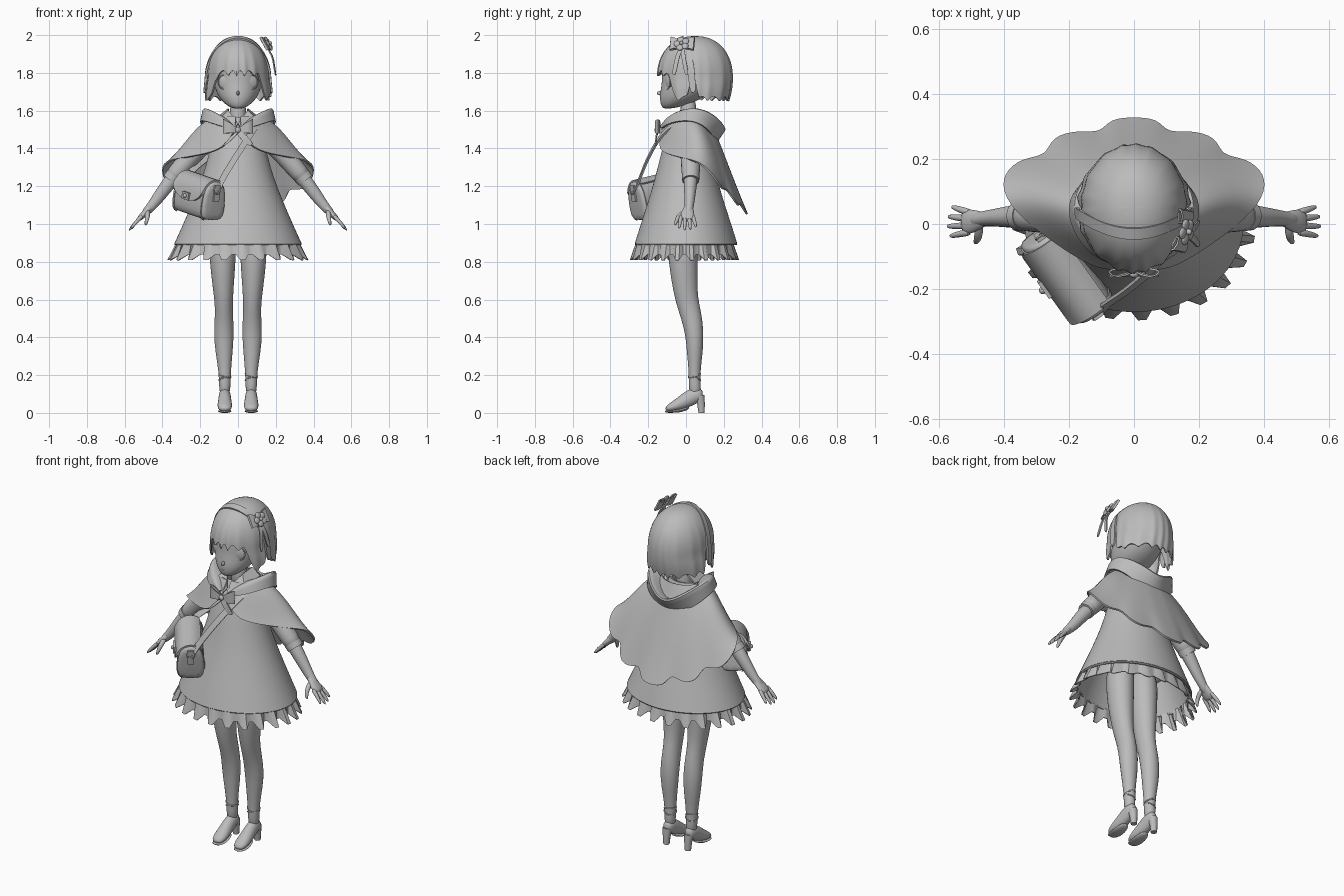
import bpy, bmesh
from math import sin, cos, pi, atan2, radians, exp
from mathutils import Vector as V

old = bpy.data.objects.get("Cube")
if old:
    bpy.data.objects.remove(old, do_unlink=True)

GREY = (0.5, 0.5, 0.5, 1)
mat = bpy.data.materials.new("plain grey")
mat.use_nodes = True
mat.diffuse_color = GREY
mat.node_tree.nodes["Principled BSDF"].inputs["Base Color"].default_value = GREY
parts = []


def finish(ob, name, thick=0, sub=0):
    ob.name = name
    ob.data.materials.clear()
    ob.data.materials.append(mat)
    if sub:
        m = ob.modifiers.new("Smooth", "SUBSURF")
        m.levels = m.render_levels = sub
    if thick:
        m = ob.modifiers.new("Thickness", "SOLIDIFY")
        m.thickness, m.offset = thick, 0
    parts.append(ob)
    return ob


def skin(name, rows, closed=True, caps=True, thick=0, sub=0):
    """Join rows of points into one surface."""
    bm = bmesh.new()
    vs = [[bm.verts.new(p) for p in r] for r in rows]
    n = len(rows[0])
    for a, b in zip(vs, vs[1:]):
        for i in range(n if closed else n - 1):
            j = (i + 1) % n
            bm.faces.new((a[i], a[j], b[j], b[i]))
    if closed and caps:
        bm.faces.new(vs[0])
        bm.faces.new(vs[-1])
    bmesh.ops.remove_doubles(bm, verts=bm.verts, dist=1e-5)
    bmesh.ops.recalc_face_normals(bm, faces=bm.faces)
    me = bpy.data.meshes.new(name)
    bm.to_mesh(me)
    bm.free()
    ob = bpy.data.objects.new(name, me)
    bpy.context.collection.objects.link(ob)
    return finish(ob, name, thick, sub)


def ring(z, cy, rx, ry, n=24):
    return [(rx * sin(2 * pi * i / n), cy - ry * cos(2 * pi * i / n), z) for i in range(n)]


def tube(name, pts, radii, ref=(0, 1, 0), n=10, sub=1):
    """Sweep ellipses along a path; radii are numbers or (side, depth) pairs."""
    pts, rows = [V(p) for p in pts], []
    for i, p in enumerate(pts):
        t = (pts[min(i + 1, len(pts) - 1)] - pts[max(i - 1, 0)]).normalized()
        side = t.cross(V(ref)).normalized()
        up = side.cross(t)
        a, b = radii[i] if isinstance(radii[i], tuple) else (radii[i], radii[i])
        rows.append([p + side * a * cos(2 * pi * k / n) + up * b * sin(2 * pi * k / n) for k in range(n)])
    return skin(name, rows, sub=sub)


def ribbon(name, pts, width, thick=0.008, sub=1):
    """Flat band along a path, widened along a vector."""
    w = V(width) / 2
    return skin(name, [[V(p) - w, V(p) + w] for p in pts], closed=False, thick=thick, sub=sub)


def ball(name, loc, scale, rot=(0, 0, 0)):
    bpy.ops.mesh.primitive_uv_sphere_add(segments=20, ring_count=12, radius=1, location=loc, rotation=rot)
    ob = bpy.context.object
    ob.scale = scale
    return finish(ob, name)


def donut(name, loc, r, thin, rot=(0, 0, 0)):
    bpy.ops.mesh.primitive_torus_add(major_radius=r, minor_radius=thin, major_segments=24,
                                     minor_segments=6, location=loc, rotation=rot)
    return finish(bpy.context.object, name)


def mirrored(half):
    """Front-to-back points on the left, joined with their mirror image."""
    return [(-x, y, z) for x, y, z in half if x > 0] + half[::-1]


# Head, neck and face
skin("head", [ring(*r) for r in (
    (1.61, -.1, .025, .02), (1.627, -.068, .06, .065), (1.66, -.03, .095, .11), (1.7, 0, .117, .138),
    (1.76, .03, .133, .155), (1.84, .045, .14, .18), (1.92, .05, .11, .14), (1.96, .05, .04, .06))], sub=1)
tube("neck", [(0, .02, 1.5), (0, .01, 1.58), (0, .015, 1.68)], [.055, .044, .044])
ball("nose", (0, -.135, 1.693), (.008, .02, .012))
ball("upper_lip", (0, -.129, 1.655), (.016, .009, .004))
ball("lower_lip", (0, -.127, 1.646), (.012, .009, .004))

# Bob haircut with fringe, side locks and grooved strands
COLS, TOP = 144, 1.99
rows = []
for k in range(20):
    s, row = k / 19, []
    for i in range(COLS):
        th = 2 * pi * i / COLS
        front = abs((th + pi) % (2 * pi) - pi)
        jag = abs(sin(th * 9 + .6 + .8 * sin(th * 4)))
        drop = 1 / (1 + exp(-(front - .85) * 20))
        zb = (1.782 + .03 * jag) * (1 - drop) + (1.65 + .025 * jag + .13 * exp(-(front - 1.5) ** 2 * 70)) * drop
        z = TOP - (TOP - zb) * s ** 1.7
        q = (z - 1.77) / .22
        f = (1 - min(q, 1) ** 2.2) ** .455 if q > 0 else 1 - .35 * q * q
        f *= 1 - .035 * s * s * jag
        flare = 1 + .35 * max(0, -q)
        row.append((.161 * f * flare * sin(th), .05 - (.2 if cos(th) > 0 else .194) * f * cos(th), z))
    rows.append(row)
skin("hair", rows, caps=False, thick=.01)

# Headband
band = []
for i in range(-14, 15):
    a = i / 14 * pi / 2
    band.append(((.163 + .008 * sin(a) ** 2) * sin(a), -.03 + .06 * sin(a) ** 2, 1.77 + .216 * cos(a)))
band = [(-.179, .04, 1.69)] + band + [(.179, .04, 1.69)]
ribbon("headband", band, (0, .034, .012), .01)

# Flower and bow in the hair
centre, nrm = V((.145, -.02, 1.945)), V((.8, -.15, .45)).normalized()
e1 = nrm.cross(V((0, 0, 1))).normalized()
e2 = nrm.cross(e1)
face_rot = nrm.to_track_quat("Z", "Y").to_euler()
for i in range(5):
    a = 2 * pi * i / 5
    ball("petal", centre + nrm * .02 + (e1 * cos(a) + e2 * sin(a)) * .024, (.018, .018, .008), face_rot)
ball("flower_centre", centre + nrm * .028, (.01, .01, .01))
for s in (-1, 1):
    for up in (-.25, .6):
        tip = centre + e1 * s * .085 - e2 * up * .06
        ribbon("hair_bow_loop", [centre, centre.lerp(tip, .5) + nrm * .025, tip, centre], e2 * .04, .006)
    ribbon("hair_bow_tail", [centre, (.185, -.03 + s * .015, 1.89), (.19, -.03 + s * .025, 1.84),
                             (.2, -.03 + s * .035, 1.785)], (.004, .022, 0), .006)

# Dress and pleated hem
skin("dress", [ring(*r, n=48) for r in (
    (1.56, .01, .08, .06), (1.48, 0, .125, .095), (1.38, 0, .145, .125), (1.25, 0, .18, .155),
    (1.1, 0, .24, .2), (.98, 0, .293, .24), (.895, 0, .332, .266))], caps=False, thick=.012, sub=1)
tube("hem_band", ring(.893, 0, .331, .265, 48) + [(0, -.265, .893)], [.006] * 49, ref=(0, 0, 1), n=6, sub=0)
n, rows = 92, []
for t in (0, 1):
    row = []
    for i in range(n):
        a, out = 2 * pi * (i + .5) / n, i % 4 < 2
        grow = (.05 if out else .004) * t
        row.append(((.322 + grow) * sin(a), -.008 - (.254 + grow * .65) * cos(a), .905 - t * (.096 if out else .066)))
    rows.append(row)
skin("pleated_hem", rows, caps=False, thick=.005)

# Scalloped cape
edge = mirrored([(.015, -.125, 1.5), (.06, -.14, 1.42), (.12, -.13, 1.385), (.2, -.085, 1.365), (.32, 0, 1.345),
                 (.4, .08, 1.325), (.405, .15, 1.25), (.345, .2, 1.17), (.265, .205, 1.2), (.255, .265, 1.11),
                 (.17, .285, 1.09), (.1, .275, 1.125), (.075, .32, 1.055), (0, .325, 1.05)])
edge = [V(p) for p in edge]
soft = edge
for _ in range(3):
    soft = soft[:1] + [(a + b * 2 + c) / 4 for a, b, c in zip(soft, soft[1:], soft[2:])] + soft[-1:]
rows = []
for t in (0, .2, .4, .6, .8, .93, 1):
    row = []
    for p, even in zip(edge, soft):
        a = atan2(p.x, .04 - p.y)
        q = V((.12 * sin(a), .02 - .1 * cos(a), 1.57)).lerp(even.lerp(p, t ** 5), t)
        q.z += .052 * sin(pi * t) * abs(p.x) / .4
        row.append(q)
    rows.append(row)
skin("cape", rows, closed=False, thick=.01, sub=2)

# Folded hood lying on the shoulders
rim = [(.03, -.13, 1.52), (.1, -.09, 1.575), (.165, -.01, 1.61), (.185, .06, 1.62), (.16, .13, 1.6),
       (.09, .2, 1.55), (0, .225, 1.5)]
outer = [(.03, -.13, 1.5), (.13, -.1, 1.53), (.19, -.01, 1.55), (.2, .06, 1.54), (.17, .12, 1.5),
         (.09, .15, 1.44), (0, .145, 1.4)]
inner = [(.02, -.1, 1.51), (.06, -.06, 1.56), (.1, 0, 1.57), (.11, .05, 1.56), (.09, .08, 1.53),
         (.05, .1, 1.49), (0, .11, 1.45)]
rows = [mirrored(r) for r in (inner, rim, outer)]
rows.insert(2, [V(a).lerp(V(b), .3) * 1.004 for a, b in zip(rows[1], rows[2])])
skin("hood", rows, closed=False, thick=.012, sub=2)

# Blouse collar and neck bow
for s in (-1, 1):
    skin("collar", [[(0, -.1, 1.53), (s * .05, -.03, 1.6), (s * .05, .06, 1.61)],
                    [(s * .02, -.13, 1.5), (s * .09, -.07, 1.56), (s * .1, .06, 1.57)]], closed=False, thick=.008)
    skin("neck_bow_loop", [[(s * x, y, z + h * k) for k in (-1, 1)] for x, y, z, h in (
        (0, -.145, 1.495, .012), (.05, -.17, 1.512, .03), (.09, -.146, 1.52, .042),
        (.05, -.135, 1.51, .03), (0, -.143, 1.495, .012))], closed=False, thick=.006, sub=1)
    ribbon("neck_bow_tail", [(0, -.148, 1.49), (s * .035, -.162, 1.455), (s * .072, -.16, 1.415)],
           (.034, 0, .014), .006)
ball("neck_bow_knot", (0, -.155, 1.497), (.014, .012, .015))

for s in (-1, 1):
    # Eyes
    turn = (0, 0, s * radians(24))
    ball("eye", (s * .07, -.094, 1.752), (.038, .011, .036), turn)
    donut("eyelid", (s * .07, -.1, 1.752), .038, .003, (pi / 2, 0, turn[2]))

    # Arms, sleeves and hands
    tube("arm", [(s * .12, .02, 1.48), (s * .24, .025, 1.36), (s * .335, .025, 1.255), (s * .39, .022, 1.185),
                 (s * .44, .019, 1.115), (s * .475, .015, 1.075), (s * .5, .01, 1.05)],
         [.046, .046, .041, (.038, .035), (.031, .027), .024, .022])
    tube("sleeve", [(s * .1, .02, 1.49), (s * .19, .02, 1.42), (s * .27, .025, 1.335), (s * .325, .025, 1.27),
                    (s * .355, .025, 1.235)], [.05, .055, .056, .052, .046])
    tube("cuff", [(s * .338, .025, 1.255), (s * .358, .025, 1.23)], [.047, .045], sub=0, n=20)
    tube("palm", [(s * .455, .016, 1.1), (s * .475, .012, 1.077), (s * .5, .008, 1.05), (s * .533, .005, 1.018)],
         [(.02, .02), (.02, .03), (.018, .04), (.013, .042)])
    for i in range(4):
        y, length = -.026 + .021 * i, (.9, 1.05, 1, .8)[i]
        tube("finger", [(s * .505, y, 1.045), (s * .52, y * 1.05, 1.03),
                        (s * (.515 + .032 * length), y * 1.25, 1.035 - .033 * length),
                        (s * (.515 + .06 * length), y * 1.45, 1.035 - .068 * length)], [.011, .012, .0105, .007], n=8)
    tube("thumb", [(s * .478, .01, 1.075), (s * .478, -.03, 1.05), (s * .482, -.05, 1.025), (s * .49, -.058, .99)],
         [.015, .015, .012, .007], n=8)

    # Legs
    tube("leg", [(s * .08, -.015, 1.05), (s * .082, -.02, .87), (s * .08, -.01, .72), (s * .076, .002, .6),
                 (s * .074, .027, .52), (s * .075, .046, .42), (s * .074, .047, .32), (s * .07, .045, .22),
                 (s * .07, .046, .15), (s * .07, .05, .09)],
         [.078, (.074, .082), (.063, .072), (.049, .061), (.048, .057), (.055, .05), (.046, .043), (.033, .031),
          (.031, .032), (.028, .032)], n=16)

    # Heeled shoes with ankle ribbons
    x = s * .07
    tube("shoe", [(x, .09, .095), (x, .065, .1), (x, .02, .08), (x, -.03, .048), (x, -.075, .03), (x, -.11, .018)],
         [(.02, .025), (.032, .042), (.033, .045), (.039, .036), (.041, .026), (.024, .012)], ref=(0, 0, 1), n=14)
    tube("shoe_sole", [(x, .02, .03), (x, -.03, .01), (x, -.08, .007), (x, -.115, .007)],
         [(.026, .01), (.037, .01), (.039, .007), (.024, .007)], ref=(0, 0, 1))
    tube("shoe_heel", [(x, .072, .09), (x, .08, .045), (x, .082, 0)], [.027, .021, .017], sub=0)
    for z, tilt in ((.2, .25), (.18, -.25)):
        donut("ankle_ribbon", (x, .046, z), .032, .004, (tilt, tilt, 0))

# Shoulder bag in its own tilted frame: length, depth, height
L = V((.58, -.81, -.2)).normalized()
D = V((.81, .58, 0)).normalized()
U = L.cross(D)
U = U if U.z > 0 else -U
origin = V((-.205, -.15, 1.15))


def bag(l, d, h):
    return origin + L * l + D * d + U * h


half = [(.04, -.108), (.07, -.095), (.075, -.03), (.068, .045), (.05, .085), (.02, .106)]
profile = [(-d, h) for d, h in half] + [(d, h) for d, h in half[::-1]]
skin("bag_body", [[bag(l, d * k, h * k) for d, h in profile]
                  for l, k in ((-.15, .85), (-.142, .97), (-.12, 1), (.12, 1), (.142, .97), (.15, .85))], sub=1)
flap = []
for i in range(-6, 7):
    l, low = i * .0225, .055 * abs(i / 6) ** 3
    flap.append([bag(l, d, h) for d, h in (
        (.05, .088), (.02, .108), (-.02, .108), (-.056, .085), (-.075, .045), (-.081, -.02 + low))])
skin("bag_flap", flap, closed=False, thick=.01, sub=1)
skin("bag_clasp", [[bag(l, -.087, h) for h in (-.02, .02)] for l in (-.03, .03)], closed=False, thick=.012)
ball("clasp_knob", bag(0, -.093, 0), (.012, .012, .012))
for s in (-1, 1):
    ribbon("bag_seam", [bag(s * .125, d, h) for d, h in profile], L * .012, .006)
    ribbon("strap_tab", [bag(s * .152, 0, .085), bag(s * .154, 0, 0)], D * .035, .01, sub=0)
    donut("strap_buckle", bag(s * .155, 0, .06), .018, .005, (0, pi / 2, atan2(L.y, L.x)))

# Strap over the shoulder, front and back
ribbon("strap_front", [bag(.155, 0, .05), (-.095, -.25, 1.22), (-.04, -.22, 1.31), (.01, -.18, 1.39),
                       (.05, -.145, 1.45), (.09, -.1, 1.51), (.12, 0, 1.555)], (.026, 0, -.018), .01)
ribbon("strap_back", [bag(-.155, 0, .05), (-.26, -.04, 1.27), (-.18, .06, 1.34), (-.06, .15, 1.42),
                      (.06, .13, 1.5), (.12, 0, 1.555)], (.026, 0, -.018), .01)

# Bake the modifiers so that rims stay crisp, then shade
bpy.ops.object.select_all(action="DESELECT")
for ob in parts:
    ob.select_set(True)
bpy.context.view_layer.objects.active = parts[0]
bpy.ops.object.convert(target="MESH")
bpy.ops.object.shade_smooth_by_angle(angle=radians(40))
